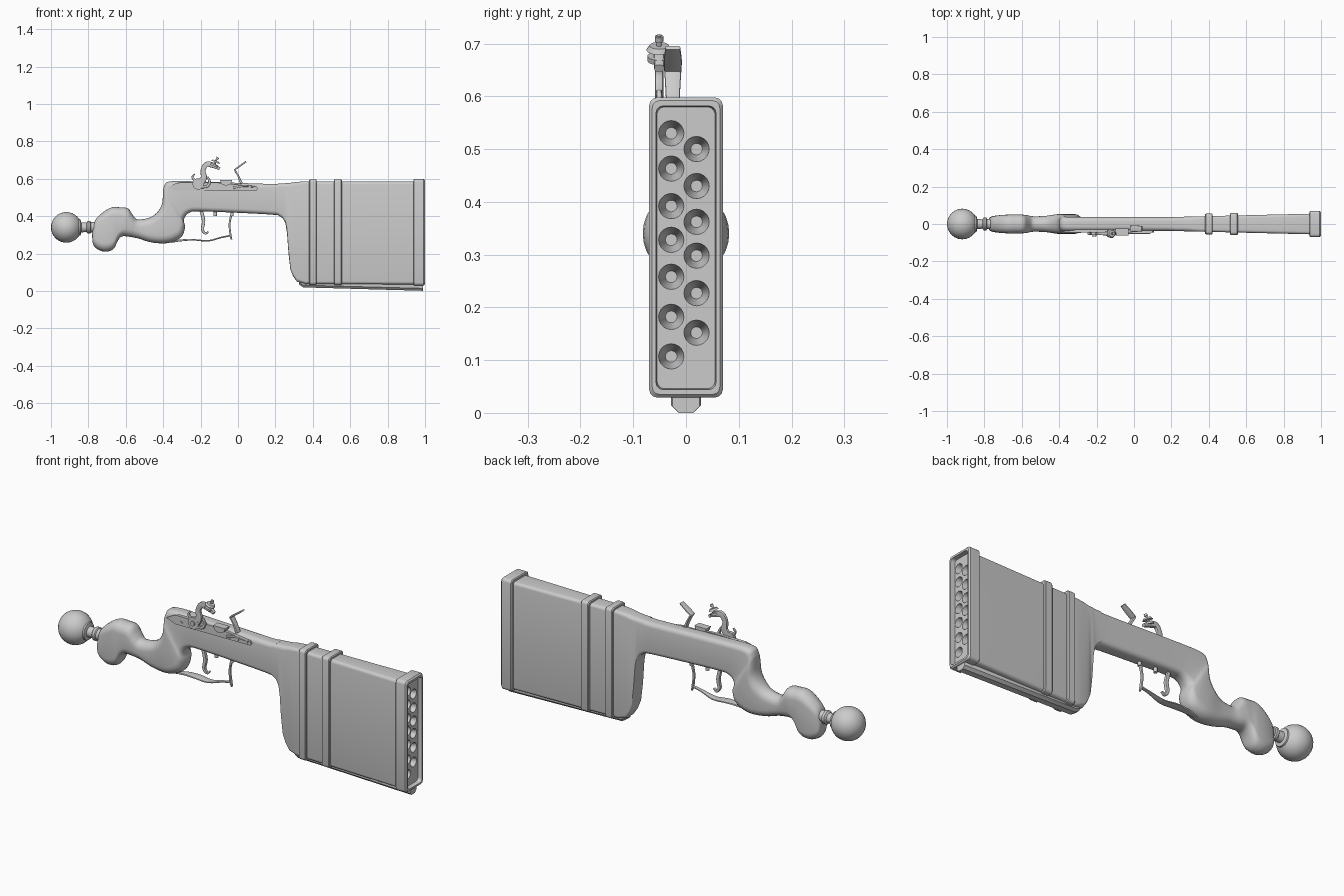
import bpy, bmesh
from math import sin, cos, pi
from mathutils import Vector, Matrix

if "Cube" in bpy.data.objects:
    bpy.data.objects.remove(bpy.data.objects["Cube"])


def finish(name, bm, angle=35):
    bmesh.ops.remove_doubles(bm, verts=bm.verts, dist=1e-5)
    bmesh.ops.recalc_face_normals(bm, faces=bm.faces)
    me = bpy.data.meshes.new(name)
    bm.to_mesh(me)
    bm.free()
    ob = bpy.data.objects.new(name, me)
    bpy.context.collection.objects.link(ob)
    smooth(ob, angle)
    return ob


def smooth(ob, angle=35):
    bpy.ops.object.select_all(action='DESELECT')
    ob.select_set(True)
    bpy.context.view_layer.objects.active = ob
    bpy.ops.object.shade_smooth_by_angle(angle=angle * pi / 180)


def section(s, y, n):
    """Rounded rectangle from (top x, top z, bottom x, bottom z, half width, radius)."""
    tx, tz, bx, bz, w, r = s
    top, bot = Vector((tx, y, tz)), Vector((bx, y, bz))
    c, up = (top + bot) / 2, (top - bot) / 2
    h = up.length
    up.normalize()
    r = min(r, w, h)
    out = []
    for k, (sy, sv) in enumerate([(1, 1), (-1, 1), (-1, -1), (1, -1)]):
        for i in range(n):
            a = pi / 2 * (k + i / (n - 1))
            out.append(c + Vector((0, sy * (w - r) + r * cos(a), 0))
                       + up * (sv * (h - r) + r * sin(a)))
    return out


def loft(name, secs, y=0, n=5, caps=True, angle=35):
    bm = bmesh.new()
    rings = [[bm.verts.new(p) for p in section(s, y, n)] for s in secs]
    m = len(rings[0])
    for a, b in zip(rings, rings[1:]):
        for i in range(m):
            j = (i + 1) % m
            bm.faces.new((a[i], a[j], b[j], b[i]))
    if caps:
        bm.faces.new(rings[0])
        bm.faces.new(rings[-1])
    return finish(name, bm, angle)


def spline(rows, k=4):
    """Catmull-Rom interpolation between rows of numbers."""
    out = []
    for i in range(len(rows) - 1):
        p0, p1, p2, p3 = (rows[max(0, min(len(rows) - 1, i + d))] for d in (-1, 0, 1, 2))
        for s in range(k):
            t = s / k
            out.append(tuple(0.5 * (2 * b + (c - a) * t + (2 * a - 5 * b + 4 * c - d) * t * t
                       + (3 * b - a - 3 * c + d) * t ** 3) for a, b, c, d in zip(p0, p1, p2, p3)))
    return out + [tuple(rows[-1])]


def strip(name, pts, y=0, r=0.004, k=4):
    """Bar along a path of (x, z, half thickness, half width)."""
    p = spline(pts, k)
    secs = []
    for i, (x, z, t, w) in enumerate(p):
        a, b = p[max(i - 1, 0)], p[min(i + 1, len(p) - 1)]
        d = Vector((b[0] - a[0], b[1] - a[1])).normalized()
        secs.append((x - d.y * t, z + d.x * t, x + d.y * t, z - d.x * t, w, r))
    return loft(name, secs, y, 3)


def upright(rows):
    """Vertical sections from (x, top, bottom, half width, radius)."""
    return [(x, t, x, b, w, r) for x, t, b, w, r in rows]


def turned(rows, z):
    return upright([(x, z + r, z - r, r, r) for x, r in rows])


def prism(name, outline, y0, y1):
    bm = bmesh.new()
    f = bm.faces.new([bm.verts.new((x, y0, z)) for x, z in outline])
    g = bmesh.ops.extrude_face_region(bm, geom=[f])
    bmesh.ops.translate(bm, vec=(0, y1 - y0, 0),
                        verts=[v for v in g['geom'] if isinstance(v, bmesh.types.BMVert)])
    return finish(name, bm)


def disc(name, x, z, r, y, depth, tilt=None, r2=None):
    """Cylinder along y, or along a tilted axis in the xz plane."""
    bm = bmesh.new()
    rot = Matrix.Rotation(pi / 2, 4, 'X') if tilt is None else Matrix.Rotation(tilt, 4, 'Y')
    bmesh.ops.create_cone(bm, cap_ends=True, segments=20, radius1=r, radius2=r2 or r, depth=depth,
                          matrix=Matrix.Translation((x, y, z)) @ rot)
    return finish(name, bm)


# Carved grip and receiver
loft("stock", spline([
    (-.77, .36, -.78, .312, .022, .022), (-.757, .388, -.772, .243, .038, .038),
    (-.716, .425, -.722, .211, .047, .045), (-.674, .447, -.668, .222, .05, .045),
    (-.631, .447, -.642, .27, .05, .045), (-.588, .441, -.62, .291, .05, .045),
    (-.561, .404, -.588, .291, .047, .042), (-.535, .382, -.535, .281, .041, .04),
    (-.47, .393, -.46, .259, .044, .042), (-.428, .425, -.374, .256, .052, .045),
    (-.406, .468, -.305, .286, .053, .045), (-.401, .521, -.283, .34, .05, .042),
    (-.396, .559, -.289, .382, .042, .036), (-.364, .586, -.257, .42, .038, .028),
    (-.203, .585, -.176, .425, .037, .024), (.171, .572, .171, .409, .037, .022),
    (.235, .575, .235, .398, .038, .02)]), n=6, angle=50)

# Tall barrel housing
loft("barrel_housing", upright([
    (.215, .574, .405, .038, .02), (.24, .575, .388, .038, .02), (.254, .576, .36, .038, .02),
    (.262, .577, .31, .038, .02), (.27, .577, .2, .039, .02), (.28, .578, .115, .039, .02),
    (.295, .58, .078, .039, .02), (.315, .583, .05, .04, .018), (.36, .586, .038, .041, .015),
    (.942, .585, .035, .055, .015)]), caps=False)

# Bands around the housing
for i, (x0, x1, w) in enumerate([(.38, .42, .055), (.512, .556, .058)]):
    loft(f"barrel_band_{i + 1}", upright([
        (x0, .58, .045, w - .015, .012), (x0, .593, .036, w - .003, .015),
        (x0 + .004, .597, .033, w, .015), (x1 - .004, .597, .033, w, .015),
        (x1, .593, .036, w - .003, .015), (x1, .58, .045, w - .015, .012)]), n=4)

# Muzzle frame with recessed face
muzzle = loft("muzzle", upright([
    (.89, .57, .05, .045, .01), (.938, .57, .05, .045, .01), (.938, .594, .033, .066, .015),
    (.942, .598, .029, .07, .016), (.993, .598, .029, .07, .016), (1, .592, .035, .064, .014),
    (1, .582, .044, .057, .014), (.978, .58, .046, .055, .014)]), n=4)

# Two staggered columns of funnel bores
bm = bmesh.new()
holes = [(-.028, z) for z in (.53, .463, .392, .328, .258, .182, .107)]
holes += [(.02, z) for z in (.5, .43, .362, .298, .227, .152)]
for y, z in holes:
    bmesh.ops.create_cone(bm, cap_ends=True, segments=20, radius1=.011, radius2=.0245, depth=.06,
                          matrix=Matrix.Translation((.95, y, z)) @ Matrix.Rotation(pi / 2, 4, 'Y'))
cutter = finish("bore_cutter", bm)
cutter.hide_render = True
mod = muzzle.modifiers.new("bores", 'BOOLEAN')
mod.operation, mod.object, mod.solver = 'DIFFERENCE', cutter, 'EXACT'
bpy.context.view_layer.objects.active = muzzle
bpy.ops.object.modifier_apply(modifier="bores")
bpy.data.objects.remove(cutter)
smooth(muzzle)

# Rail beneath the housing
loft("under_rail", upright([(.325, .06, .035, .022, .01), (.35, .06, .019, .027, .012),
                            (.985, .045, .001, .028, .013), (.99, .045, 0, .026, .013)]), n=2)

# Butt ball and turned neck
bm = bmesh.new()
bmesh.ops.create_uvsphere(bm, u_segments=24, v_segments=16, radius=.082,
                          matrix=Matrix.Translation((-.918, 0, .34)))
finish("butt_ball", bm, 60)
loft("ball_neck", turned([(-.86, .046), (-.842, .043), (-.838, .027), (-.81, .025), (-.803, .034),
                          (-.79, .034), (-.786, .028), (-.745, .028)], .34))

# Trigger and guard
strip("trigger", [(-.2, .44, .009, .008), (-.184, .375, .009, .009), (-.19, .33, .008, .009),
                  (-.175, .307, .006, .008), (-.158, .318, .004, .007)])
strip("trigger_guard", [(-.36, .262, .005, .008), (-.29, .272, .005, .017), (-.23, .273, .004, .023),
                        (-.16, .268, .004, .018), (-.09, .286, .004, .01), (-.036, .297, .004, .008)])
strip("guard_post", [(-.034, .275, .004, .006), (-.04, .3, .005, .008), (-.045, .36, .005, .007),
                     (-.032, .42, .006, .008)])
for i, x in enumerate((-.122, -.032)):
    disc(f"guard_stud_{i + 1}", x, .413, .009, 0, .025, tilt=0)

# Lock plate and its screws
prism("lock_plate", [(-.375, .552), (-.34, .572), (-.31, .58), (-.12, .58), (0, .568), (.1, .558),
                     (.106, .548), (.1, .537), (-.32, .533)], -.03, -.045)
for i, x in enumerate((-.29, .03, .08)):
    disc(f"lock_screw_{i + 1}", x, .55, .007, -.045, .008)

# Cock with curved neck, spur, jaws and clamp screw
disc("cock_base", -.213, .572, .03, -.051, .016)
disc("cock_bolt", -.213, .572, .012, -.06, .012)
strip("cock_neck", [(-.205, .575, .02, .007), (-.183, .605, .017, .008), (-.187, .645, .013, .008),
                    (-.168, .677, .014, .009), (-.135, .672, .014, .01), (-.098, .653, .007, .009)], -.051)
strip("cock_spur", [(-.2, .555, .007, .006), (-.165, .56, .007, .006), (-.152, .585, .007, .006),
                    (-.163, .61, .005, .005)], -.051)
strip("cock_tail", [(-.22, .58, .008, .006), (-.243, .607, .006, .006), (-.232, .625, .003, .005)], -.051)
disc("lower_jaw", -.127, .672, .022, -.051, .01, tilt=.4)
disc("upper_jaw", -.119, .692, .024, -.051, .009, tilt=.4, r2=.018)
disc("jaw_screw", -.118, .695, .005, -.051, .045, tilt=.4)
disc("jaw_screw_head", -.11, .709, .008, -.051, .01, tilt=.4)

# Priming pan and frizzen
prism("priming_pan", [(-.098, .594)] + [(-.064 + .03 * cos(a), .586 - .022 * sin(a)) for a in
      [pi - pi * i / 8 for i in range(9)]] + [(-.03, .594)], -.025, -.062)
strip("frizzen_foot", [(.018, .575, .007, .012), (.002, .613, .005, .014), (-.018, .648, .004, .016)],
      -.025, .003)
strip("frizzen_plate", [(-.02, .646, .004, .016), (.01, .668, .004, .017), (.043, .692, .004, .014)],
      -.025, .003)
strip("frizzen_spring", [(-.03, .55, .006, .006), (.03, .562, .005, .006), (.09, .556, .004, .005)], -.047)
